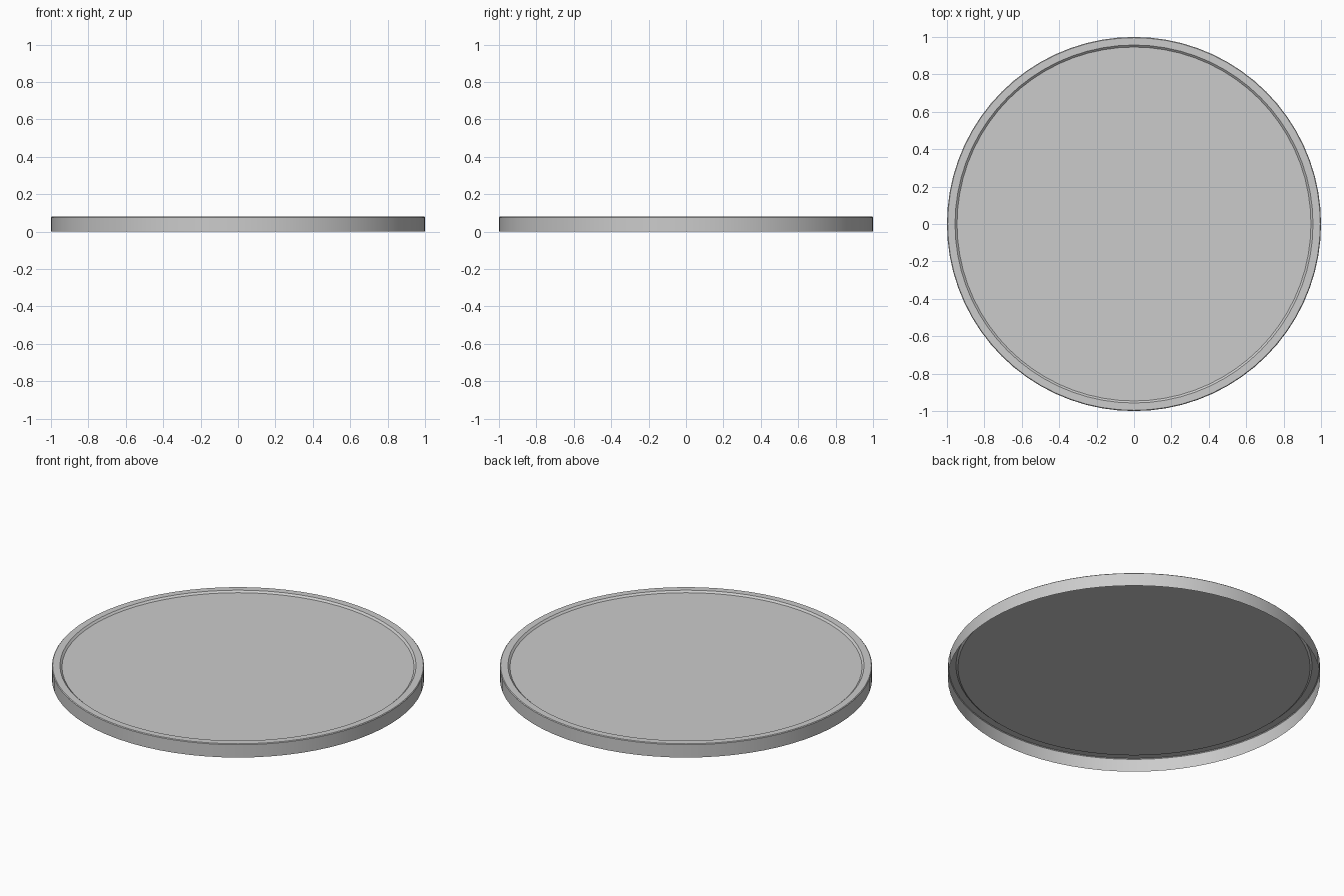
import bpy, bmesh, math

if "Cube" in bpy.data.objects:
    bpy.data.objects.remove(bpy.data.objects["Cube"])

SIDES = 72
# Half cross-section (radius, height): open-bottomed shell with a raised rim
PROFILE = [(1.0, 0.0), (1.0, 0.076), (0.996, 0.08), (0.957, 0.08), (0.946, 0.07)]

bm = bmesh.new()
rings = []
for r, z in PROFILE:
    rings.append([bm.verts.new((r * math.cos(2 * math.pi * i / SIDES),
                                r * math.sin(2 * math.pi * i / SIDES), z))
                  for i in range(SIDES)])

# Outer wall, rim top and inner step
for low, high in zip(rings, rings[1:]):
    for i in range(SIDES):
        j = (i + 1) % SIDES
        bm.faces.new((low[i], low[j], high[j], high[i]))

# Recessed flat plate inside the rim
bm.faces.new(rings[-1])

mesh = bpy.data.meshes.new("round_tray_top")
bm.to_mesh(mesh)
bm.free()
tray = bpy.data.objects.new("round_tray_top", mesh)
bpy.context.collection.objects.link(tray)
bpy.context.view_layer.objects.active = tray
tray.select_set(True)
bpy.ops.object.shade_smooth_by_angle(angle=math.radians(30))
